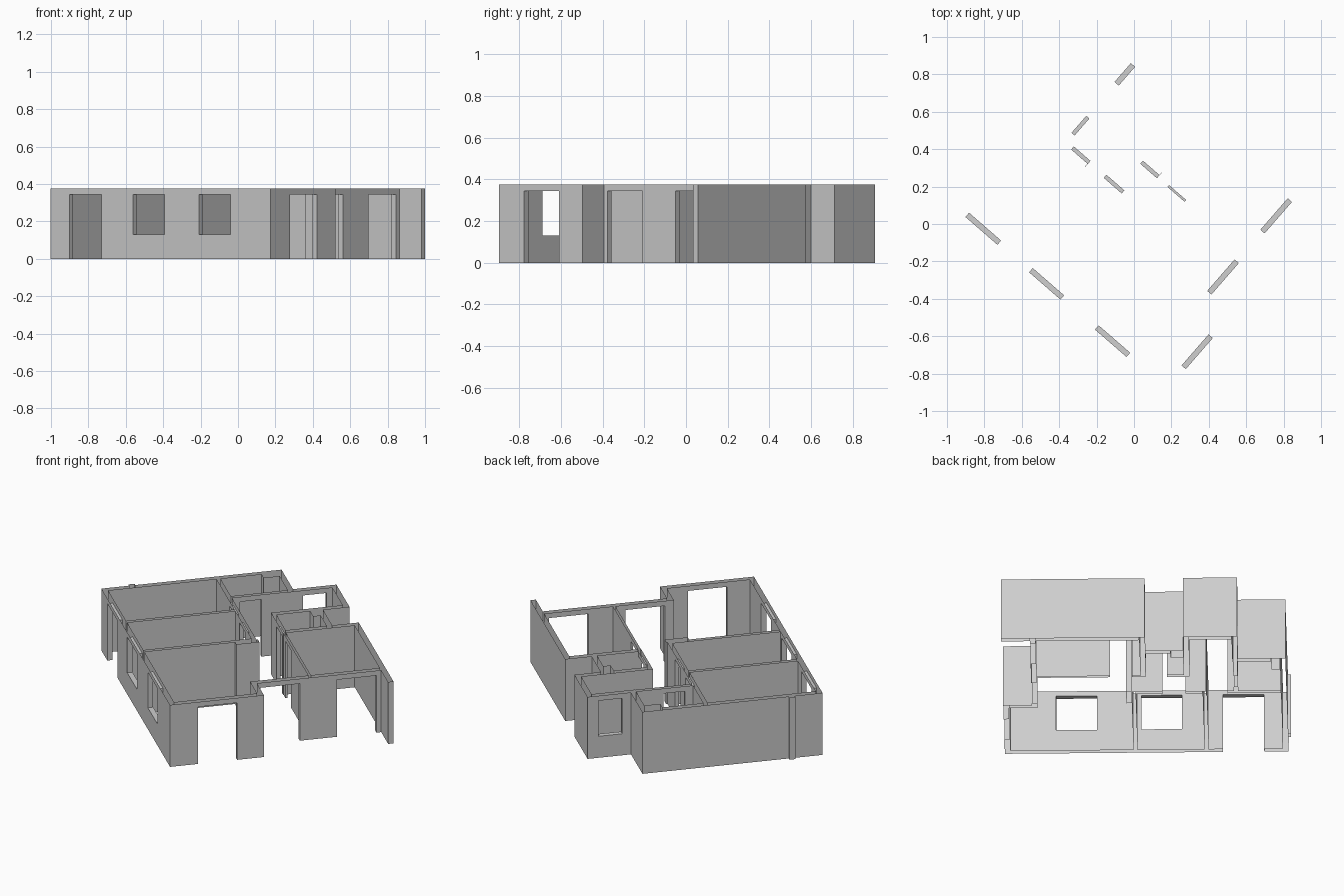
import bpy
import bmesh
import math
from itertools import product
from mathutils import Matrix

TOP, HEAD, SILL, FLOOR = 0.375, 0.345, 0.13, 0.0
OUTER, INNER, THIN = 0.03, 0.022, 0.013

if "Cube" in bpy.data.objects:
    bpy.data.objects.remove(bpy.data.objects["Cube"], do_unlink=True)

plaster = bpy.data.materials.new("light_grey_plaster")
plaster.use_nodes = True
grey = (0.62, 0.62, 0.62, 1)
plaster.diffuse_color = grey
plaster.node_tree.nodes["Principled BSDF"].inputs["Base Color"].default_value = grey

# A box is (low corner, high corner) in the plan's own length / width axes
parts = {"outer_walls": [], "partition_walls": [], "service_ducts": []}
openings = []


def along(part, width_pos, start, end, thick):
    """Wall running along the length axis, with its low face at width_pos."""
    parts[part].append(((start, width_pos, FLOOR), (end, width_pos + thick, TOP)))


def across(part, length_pos, start, end, thick):
    """Wall running along the width axis, with its low face at length_pos."""
    parts[part].append(((length_pos, start, FLOOR), (length_pos + thick, end, TOP)))


def open_along(width_pos, start, end, base=FLOOR):
    openings.append(((start, width_pos - OUTER, base), (end, width_pos + OUTER, HEAD)))


def open_across(length_pos, start, end, base=FLOOR):
    openings.append(((length_pos - OUTER, start, base), (length_pos + OUTER, end, HEAD)))


# Outer shell
LOW, HIGH = -0.563, 0.70
BACK, FRONT, SIDE = -0.838, 0.718, 0.455
outer = "outer_walls"
along(outer, LOW, BACK, FRONT, OUTER)
across(outer, BACK, LOW, SIDE, OUTER)
along(outer, SIDE - OUTER, BACK, -0.547, OUTER)
across(outer, -0.577, SIDE - OUTER, HIGH, OUTER)
along(outer, HIGH - OUTER, -0.577, -0.28, OUTER)
across(outer, -0.31, 0.265, HIGH, OUTER)
along(outer, 0.52, -0.31, -0.04, OUTER)
across(outer, -0.07, 0.265, HIGH, OUTER)
along(outer, HIGH - OUTER, -0.07, FRONT, OUTER)
across(outer, 0.53, -0.063, HIGH, OUTER)
along(outer, -0.063, 0.53, FRONT, OUTER)
across(outer, FRONT - OUTER, LOW, -0.033, OUTER)

# Inner partitions
inner = "partition_walls"
along(inner, 0.08, BACK + OUTER, 0.012, INNER)
across(inner, -0.40, LOW + OUTER, 0.08, INNER)
across(inner, -0.01, LOW + OUTER, 0.08, INNER)
across(inner, -0.572, 0.08, SIDE - OUTER, INNER)
along(inner, 0.265, -0.31, -0.04, INNER)
along(inner, 0.267, -0.04, 0.53, THIN)

# Ducts, pier and outside pilaster
for low, high in (((-0.81, 0.335), (-0.76, 0.425)),
                  ((-0.28, 0.478), (-0.21, 0.52)),
                  ((0.012, -0.02), (0.042, 0.11)),
                  ((-0.855, -0.405), (BACK, -0.372))):
    parts["service_ducts"].append(((*low, FLOOR), (*high, TOP)))

# Windows and doors of the shell
open_along(-0.548, -0.705, -0.478)
open_along(-0.548, -0.254, -0.032, SILL)
open_along(-0.548, 0.213, 0.436, SILL)
open_across(0.703, -0.404, -0.184)
open_across(0.545, -0.013, 0.21)
open_across(0.545, 0.42, 0.643)
open_across(-0.562, 0.505, 0.638, SILL)

# Inside doors
open_along(0.091, -0.515, -0.397)
open_along(0.091, -0.284, -0.157)
open_across(-0.561, 0.149, 0.269)
open_along(0.275, -0.186, -0.068)
open_along(0.275, 0.005, 0.126)

# Divide the plan at every wall and opening edge, so that joints merge cleanly
boxes = [box for group in parts.values() for box in group] + openings
cuts = [sorted({round(corner[axis], 4) for box in boxes for corner in box})
        for axis in range(3)]


def inside(point, box):
    return all(a < p < b for a, p, b in zip(box[0], point, box[1]))


owner = {}
for cell in product(*(range(len(c) - 1) for c in cuts)):
    mid = [(c[i] + c[i + 1]) / 2 for c, i in zip(cuts, cell)]
    if any(inside(mid, box) for box in openings):
        continue
    for name, group in parts.items():
        if any(inside(mid, box) for box in group):
            owner[cell] = name
            break


def skin(bm, cell):
    """Add the exposed faces of a cell; walls stay open at floor and top."""
    for axis, step in product(range(3), (0, 1)):
        beside = list(cell)
        beside[axis] += 2 * step - 1
        if tuple(beside) in owner:
            continue
        if axis == 2 and not 0 <= beside[2] < len(cuts[2]) - 1:
            continue
        b, c = (axis + 1) % 3, (axis + 2) % 3
        ring = []
        for db, dc in ((0, 0), (1, 0), (1, 1), (0, 1)):
            index = list(cell)
            index[axis] += step
            index[b] += db
            index[c] += dc
            ring.append(bm.verts.new([cuts[k][index[k]] for k in range(3)]))
        bm.faces.new(ring if step else ring[::-1])


# Turn the plan to its angle and make one object per group
turn = Matrix.Rotation(math.radians(-41), 4, "Z")
for name in parts:
    bm = bmesh.new()
    for cell, holder in owner.items():
        if holder == name:
            skin(bm, cell)
    bmesh.ops.remove_doubles(bm, verts=bm.verts[:], dist=0.0001)
    bmesh.ops.dissolve_limit(bm, angle_limit=0.01, verts=bm.verts[:], edges=bm.edges[:])
    bmesh.ops.transform(bm, matrix=turn, verts=bm.verts[:])
    mesh = bpy.data.meshes.new(name)
    bm.to_mesh(mesh)
    bm.free()
    mesh.materials.append(plaster)
    bpy.context.collection.objects.link(bpy.data.objects.new(name, mesh))
